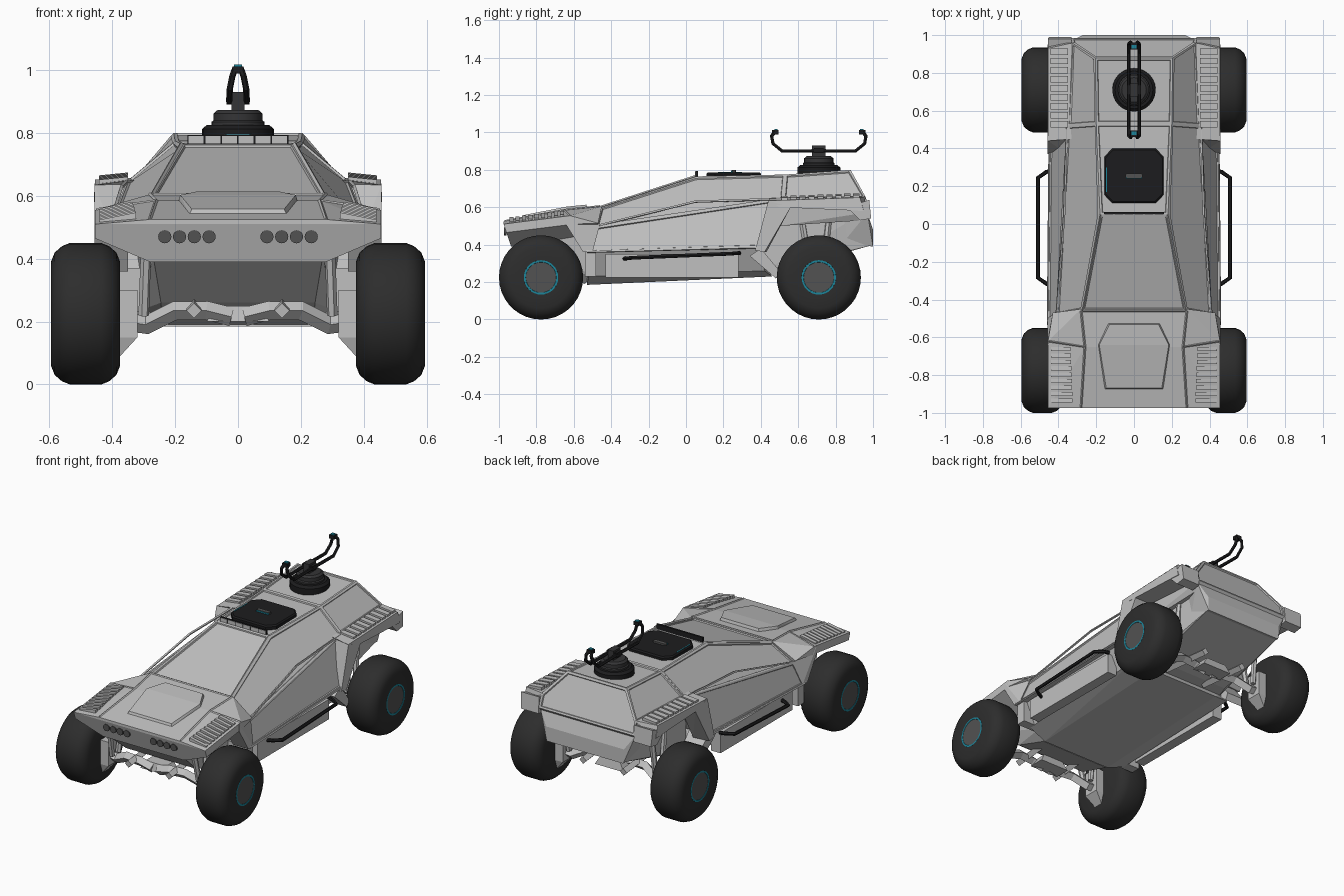
import bpy, bmesh, math
from mathutils import Vector, Matrix

cube = bpy.data.objects.get("Cube")
if cube:
    bpy.data.objects.remove(cube, do_unlink=True)


def material(name, r, g, b):
    m = bpy.data.materials.new(name)
    m.use_nodes = True
    m.diffuse_color = (r, g, b, 1)
    m.node_tree.nodes["Principled BSDF"].inputs["Base Color"].default_value = (r, g, b, 1)
    return m


GREY = material("body grey", .53, .53, .53)
TYRE = material("tyre rubber", .026, .026, .026)
BLACK = material("black metal", .012, .012, .013)
DARK = material("dark metal", .035, .035, .037)
RIM = material("rim grey", .085, .085, .085)
TEAL = material("teal accent", .012, .24, .33)


def finish(name, bm, mats, smooth=False):
    bmesh.ops.recalc_face_normals(bm, faces=bm.faces)
    me = bpy.data.meshes.new(name)
    bm.to_mesh(me)
    bm.free()
    for m in mats:
        me.materials.append(m)
    ob = bpy.data.objects.new(name, me)
    bpy.context.collection.objects.link(ob)
    if smooth:
        bpy.ops.object.select_all(action='DESELECT')
        ob.select_set(True)
        bpy.context.view_layer.objects.active = ob
        bpy.ops.object.shade_smooth_by_angle(angle=math.radians(40))
    return ob


def hull(name, pts, mat=GREY, pair=False, panel=0):
    """Faceted solid around points: one symmetric solid, or a left/right pair."""
    bm = bmesh.new()
    flip = [(-x, y, z) for x, y, z in pts]
    for group in ([pts, flip] if pair else [pts + flip]):
        vs = [bm.verts.new(p) for p in group]
        res = bmesh.ops.convex_hull(bm, input=vs)
        junk = {g for g in res["geom_interior"] + res["geom_unused"] if isinstance(g, bmesh.types.BMVert)}
        bmesh.ops.delete(bm, geom=list(junk), context='VERTS')
    limit = math.radians(12 if panel else 4)
    bmesh.ops.dissolve_limit(bm, angle_limit=limit, verts=bm.verts, edges=bm.edges)
    if panel:  # recessed panels on the large upward and outward faces
        bm.normal_update()
        big = [f for f in bm.faces if f.calc_area() > panel and f.normal.z > .05]
        bmesh.ops.inset_individual(bm, faces=big, thickness=.016, depth=0)
        bmesh.ops.inset_individual(bm, faces=big, thickness=.004, depth=-.007)
    return finish(name, bm, [mat])


def box(x0, x1, y0, y1, z0, z1):
    return [(x, y, z) for x in (x0, x1) for y in (y0, y1) for z in (z0, z1)]


def tube(name, paths, radius, mat, sides=0):
    cu = bpy.data.curves.new(name, 'CURVE')
    cu.dimensions = '3D'
    cu.bevel_depth, cu.bevel_resolution, cu.use_fill_caps = radius, sides, True
    for path in paths:
        sp = cu.splines.new('POLY')
        sp.points.add(len(path) - 1)
        for p, co in zip(sp.points, path):
            p.co = (*co, 1)
    tmp = bpy.data.objects.new(name + " curve", cu)
    bpy.context.collection.objects.link(tmp)
    bpy.context.view_layer.update()
    me = bpy.data.meshes.new_from_object(tmp.evaluated_get(bpy.context.evaluated_depsgraph_get()))
    bpy.data.objects.remove(tmp)
    me.shade_flat()
    me.materials.clear()
    me.materials.append(mat)
    ob = bpy.data.objects.new(name, me)
    bpy.context.collection.objects.link(ob)
    return ob


def both(path):
    return [path, [(-x, y, z) for x, y, z in path]]


def lathe(name, profile, centre, axis, mats, steps=36, rule=None, smooth=True):
    """Spin (offset along axis, radius) pairs around an axis."""
    bm = bmesh.new()
    vs = [bm.verts.new((r, 0, a)) for a, r in profile]
    es = [bm.edges.new(p) for p in zip(vs, vs[1:])]
    bmesh.ops.spin(bm, geom=vs + es, cent=(0, 0, 0), axis=(0, 0, 1),
                   angle=math.tau, steps=steps, use_merge=True)
    bmesh.ops.remove_doubles(bm, verts=bm.verts, dist=.0005)
    if rule:
        for f in bm.faces:
            f.material_index = rule(f.calc_center_median())
    turn = Vector((0, 0, 1)).rotation_difference(Vector(axis)).to_matrix().to_4x4()
    bm.transform(Matrix.Translation(centre) @ turn)
    return finish(name, bm, mats, smooth)


# Cabin with doors, upper sides, windscreen and roof
hull("cabin", [(.455, -.53, .36), (.447, .4, .385), (.41, -.48, .5), (.37, .05, .63),
               (.355, .52, .645), (.2, .53, .775), (.18, .05, .765), (.275, -.46, .6)], panel=.04)
hull("rear_body", [(.2, .53, .775), (.205, .88, .8), (.35, .52, .645), (.33, .96, .655),
                   (.33, .985, .575), (.31, .95, .53), (.33, .5, .5)], panel=.04)
hull("rear_panel", [(.33, .97, .57), (.27, 1, .48), (.265, 1, .39), (.27, .84, .41), (.3, .85, .57)])
hull("rear_core", [(.3, .42, .6), (.29, .95, .57), (.29, .42, .26), (.265, .98, .393), (.265, .84, .4),
                   (.26, .52, .265)])
hull("belly_tub", [(.24, -.53, .185), (.24, .46, .23), (.36, -.52, .23), (.36, .42, .26),
                   (.42, -.52, .365), (.42, .39, .38)])
hull("sill_step", box(.37, .435, -.43, .28, .225, .35), pair=True)

# Bonnet slab, nose and raised scoop
hull("bonnet", [(.28, -.975, .525), (.455, -.975, .51), (.455, -.62, .555), (.43, -.47, .515),
                (.28, -.45, .605), (.26, -.65, .585), (.455, -.96, .465), (.28, -.935, .39),
                (.455, -.6, .51), (.3, -.48, .45)])
hull("nose_core", [(.27, -.935, .41), (.245, -.76, .26), (.24, -.54, .19), (.27, -.6, .24),
                   (.3, -.5, .24), (.33, -.5, .5), (.29, -.85, .46)])
hull("bonnet_scoop", [(.155, -.875, .54), (.192, -.64, .575), (.137, -.525, .59), (.147, -.868, .558),
                      (.184, -.64, .603), (.13, -.533, .614)])

# Wheel arches
hull("front_flare_upper", [(.35, -.64, .565), (.457, -.64, .55), (.457, -.64, .505), (.35, -.64, .505),
                           (.457, -.5, .36), (.457, -.55, .36), (.35, -.55, .36), (.41, -.46, .51)], pair=True)
hull("front_flare_lower", box(.3, .44, -.54, -.48, .23, .37), pair=True)
hull("rear_fender", [(.32, .45, .652), (.455, .44, .635), (.455, .93, .652), (.32, .96, .658),
                     (.458, .5, .6), (.458, .95, .58), (.32, .5, .6), (.32, .95, .58)], pair=True)
hull("rear_flare", [(.35, .46, .64), (.457, .44, .635), (.457, .56, .6), (.35, .56, .6),
                    (.457, .37, .37), (.457, .42, .36), (.35, .43, .36), (.35, .37, .37)], pair=True)
hull("rear_corner", [(.33, .86, .6), (.456, .86, .6), (.33, .98, .64), (.456, .98, .64),
                     (.33, .99, .54), (.45, .99, .54), (.33, .93, .53), (.45, .93, .53)], pair=True)
hull("rear_sill_brace", [(.3, .34, .34), (.43, .34, .34), (.43, .4, .38), (.3, .4, .38),
                         (.42, .48, .22), (.3, .48, .22), (.42, .5, .26), (.3, .5, .26)], pair=True)

# Raised slats on the four fenders
for i in range(9):
    y = -.945 + i * .034
    t = i / 8
    z = .51 + t * .036
    hull("front_fender_slat", [(x, y + d, z + h + (.455 - x) * .2) for x in (.325 + .01 * t, .44)
                               for d in (0, .022) for h in (-.012, .011)], pair=True)
    y = .51 + i * .048
    z = .636 + t * .014
    hull("rear_fender_slat", [(x, y + d, z + h + (.455 - x) * .1) for x in (.35, .442)
                              for d in (0, .034) for h in (-.012, .014)], pair=True)

# Windscreen frame, door frames and bonnet seams
tube("windscreen_trim", both([(.275, -.46, .6), (.18, .05, .765)])
     + [[(-.27, -.46, .602), (.27, -.46, .602)]], .007, GREY)
tube("door_trim", both([(.455, -.53, .362), (.41, -.48, .5), (.37, .05, .63), (.355, .52, .645)])
     + both([(.355, .52, .645), (.447, .4, .386), (.455, -.53, .362)]), .007, GREY)
tube("bonnet_trim", both([(.28, -.97, .525), (.26, -.65, .585), (.28, -.46, .605)])
     + both([(.26, -.65, .583), (.45, -.62, .555)]), .006, GREY)

# Headlamps
for x in (.092, .139, .186, .233):
    for s in (-1, 1):
        lathe("headlamp", [(0, 0), (0, .021), (.012, .021), (.012, 0)], (s * x, -.96, .47), (0, -1, 0), [RIM], 16)

# Side guard bars
tube("side_bar", both([(.43, -.33, .325), (.465, -.315, .327), (.508, -.285, .33),
                       (.508, .245, .352), (.465, .275, .355), (.43, .285, .355)]), .011, BLACK, 1)

# Wheels, hubs and suspension
tyre = [(-.11, 0), (-.11, .165), (-.098, .195), (-.075, .215), (-.05, .225), (.05, .225),
        (.075, .215), (.098, .195), (.11, .165), (.109, .092)]
for y in (-.775, .71):
    for s in (-1, 1):
        c = (s * .485, y, .225)
        lathe("wheel_tyre", tyre, c, (s, 0, 0), [TYRE], 36)
        lathe("wheel_rim", [(.1, .092), (.1095, .092), (.1095, .082), (.108, .081), (.108, 0)], c, (s, 0, 0),
              [RIM, TEAL], 32, lambda p: int(p.xy.length > .075))
    f = -1 if y < 0 else 1
    top = .5 if f < 0 else .6
    hull("hub_carrier", box(.32, .39, y - .05, y + .05, .15, .3) + [(.375, y - .03, .09), (.375, y + .03, .09)],
         pair=True)
    hull("axle_housing", [(.1, y - .05, .2), (.1, y + .05, .2), (.07, y - .04, .25), (.07, y + .04, .25)])
    tube("lower_arms", both([(.02, y - .04, .215), (.1, y - .04, .235), (.2, y - .03, .235), (.29, y, .19),
                             (.36, y, .2)]), .03, GREY)
    tube("shock_struts", both([(.29, y - .1, top), (.3, y - .04, .22)])
         + both([(.29, y + .06, top), (.3, y + .02, .22)]), .017, GREY, 1)
    tube("tie_rods", both([(.14, y - f * .24, .27), (.14, y + f * .11, .235)]), .024, GREY)

# Roof lamp bar
hull("lamp_bar", box(0, .16, .052, .064, .762, .793), BLACK)
for i in range(6):
    x = -.133 + i * .053
    lamp = hull("lamp_bar_lens", box(0, .024, .049, .054, .767, .79), GREY)
    lamp.location.x = x

# Octagonal roof hatch with teal edge and grip
hull("roof_hatch", [(x, y, z) for x, y in ((.157, .155), (.157, .355), (.115, .4), (.115, .11))
                    for z in (.76, .779)] + [(.15, .16, .787), (.15, .35, .787), (.11, .392, .787), (.11, .118, .787)],
     BLACK)
hull("hatch_grip", box(0, .036, .244, .268, .785, .798) + box(0, .044, .25, .262, .785, .798), RIM)
hull("hatch_grip_glow", box(0, .042, .24, .25, .785, .795), TEAL)
glow = hull("hatch_edge_glow", box(0, .003, .17, .3, .78, .7882), TEAL)
glow.location.x = -.146

# Roof turret: stepped base, post and twin sensor booms
TY = .71
lathe("turret_base", [(.77, 0), (.77, .115), (.812, .115), (.825, .1), (.825, 0)], (0, TY, 0), (0, 0, 1), [BLACK], 24)
lathe("turret_ring", [(.82, 0), (.82, .085), (.835, .085), (.84, .078), (.862, .078), (.873, .065), (.873, 0)],
      (0, TY, 0), (0, 0, 1), [DARK], 24)
hull("turret_post", box(0, .02, TY - .035, TY + .035, .87, .93), DARK)
hull("turret_clamp", box(0, .037, TY - .025, TY + .025, .89, .918), BLACK)
booms = []
for f in (-1, 1):
    booms += both([(.028, TY, .902), (.028, TY + f * .195, .9), (.026, TY + f * .245, .94),
                   (.018, TY + f * .252, .98), (.009, TY + f * .235, 1.005)])
    hull("boom_tip", box(0, .018, TY + f * .215, TY + f * .25, .99, 1.012), BLACK)
    hull("boom_tip_glow", box(0, .012, TY + f * .22, TY + f * .238, 1.01, 1.018), TEAL)
tube("turret_booms", booms, .01, BLACK, 1)
